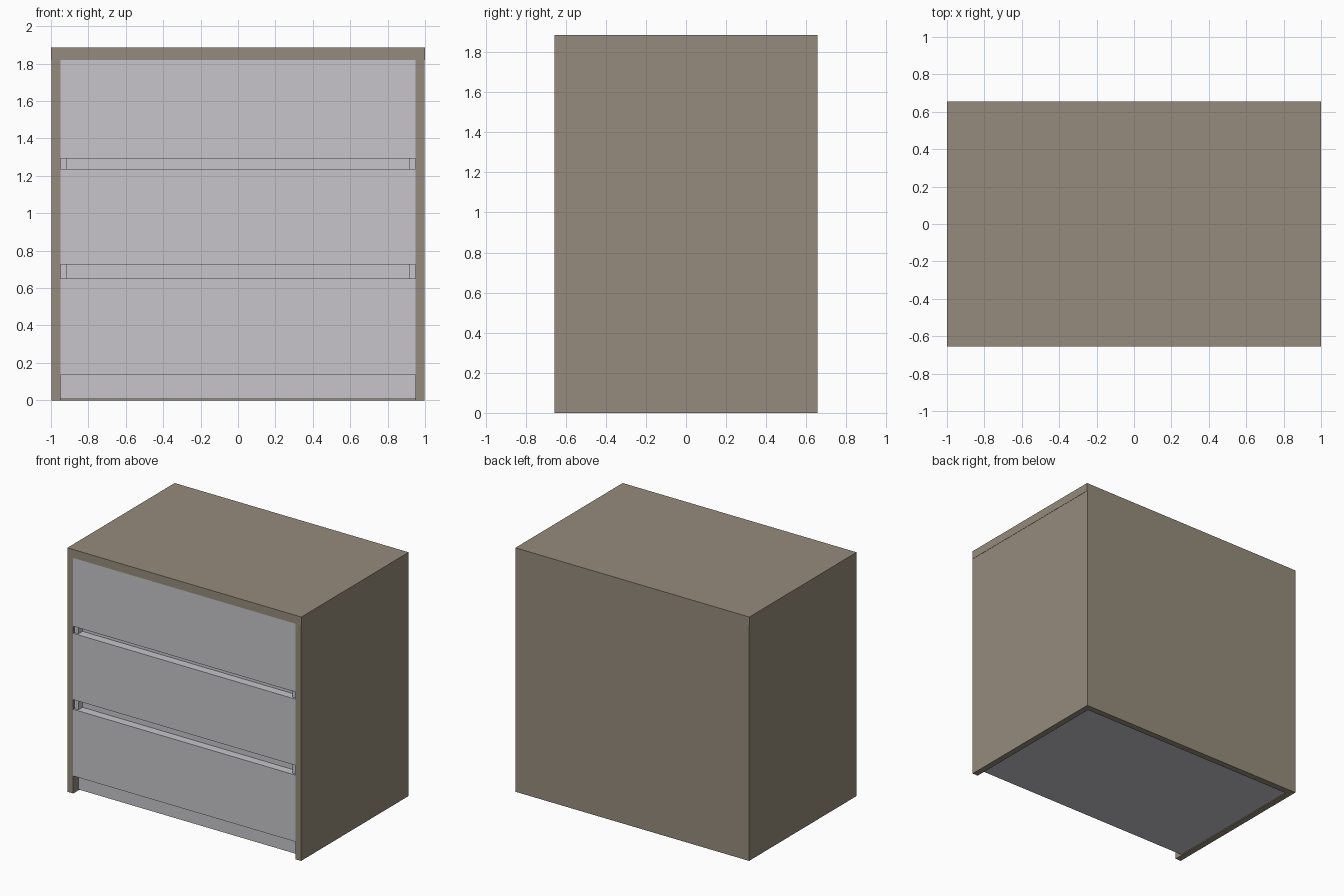
import bpy
import bmesh

if "Cube" in bpy.data.objects:
    bpy.data.objects.remove(bpy.data.objects["Cube"], do_unlink=True)


def material(name, color):
    mat = bpy.data.materials.new(name)
    mat.use_nodes = True
    mat.diffuse_color = (*color, 1)
    mat.node_tree.nodes["Principled BSDF"].inputs["Base Color"].default_value = (*color, 1)
    return mat


taupe = material("taupe wood", (0.30, 0.26, 0.20))
grey = material("pale grey lacquer", (0.57, 0.56, 0.59))


def box(name, x, y, z, mat):
    """Box spanning the given (low, high) pairs."""
    spans = (x, y, z)
    bm = bmesh.new()
    bmesh.ops.create_cube(bm, size=1)
    for v in bm.verts:
        v.co = [lo + (c + 0.5) * (hi - lo) for c, (lo, hi) in zip(v.co, spans)]
    mesh = bpy.data.meshes.new(name)
    bm.to_mesh(mesh)
    bm.free()
    mesh.materials.append(mat)
    obj = bpy.data.objects.new(name, mesh)
    bpy.context.collection.objects.link(obj)
    return obj


HALF_W, HALF_D, HEIGHT = 1.0, 0.655, 1.885
INNER_W, TOP_Z = 0.95, 1.82
BACK_Y = HALF_D - 0.05
RECESS_Y = -HALF_D + 0.065

# Carcass: top, sides and back
box("top_panel", (-HALF_W, HALF_W), (-HALF_D, HALF_D), (TOP_Z, HEIGHT), taupe)
for side, lo, hi in (("right", -0.998, -INNER_W), ("left", INNER_W, 0.998)):
    box(side + "_side_panel", (lo, hi), (-HALF_D, HALF_D), (0, TOP_Z), taupe)
box("back_panel", (-INNER_W, INNER_W), (BACK_Y, HALF_D), (0, TOP_Z), taupe)

# Drawer body, whose recessed front forms the plinth and the grip grooves
box("drawer_body", (-INNER_W, INNER_W), (RECESS_Y, BACK_Y), (0.006, TOP_Z), grey)

# Drawer fronts, flush with the carcass
fronts = [("bottom", 0.135, 0.65), ("middle", 0.725, 1.237), ("top", 1.292, TOP_Z)]
for name, lo, hi in fronts:
    box(name + "_drawer_front", (-INNER_W, INNER_W), (-HALF_D, RECESS_Y), (lo, hi), grey)

# Small end blocks closing each grip groove
for lower, upper in zip(fronts, fronts[1:]):
    for side, lo, hi in (("right", -INNER_W, -0.915), ("left", 0.915, INNER_W)):
        box(lower[0] + "_groove_end_" + side, (lo, hi),
            (-HALF_D + 0.015, RECESS_Y), (lower[2], upper[1]), grey)
